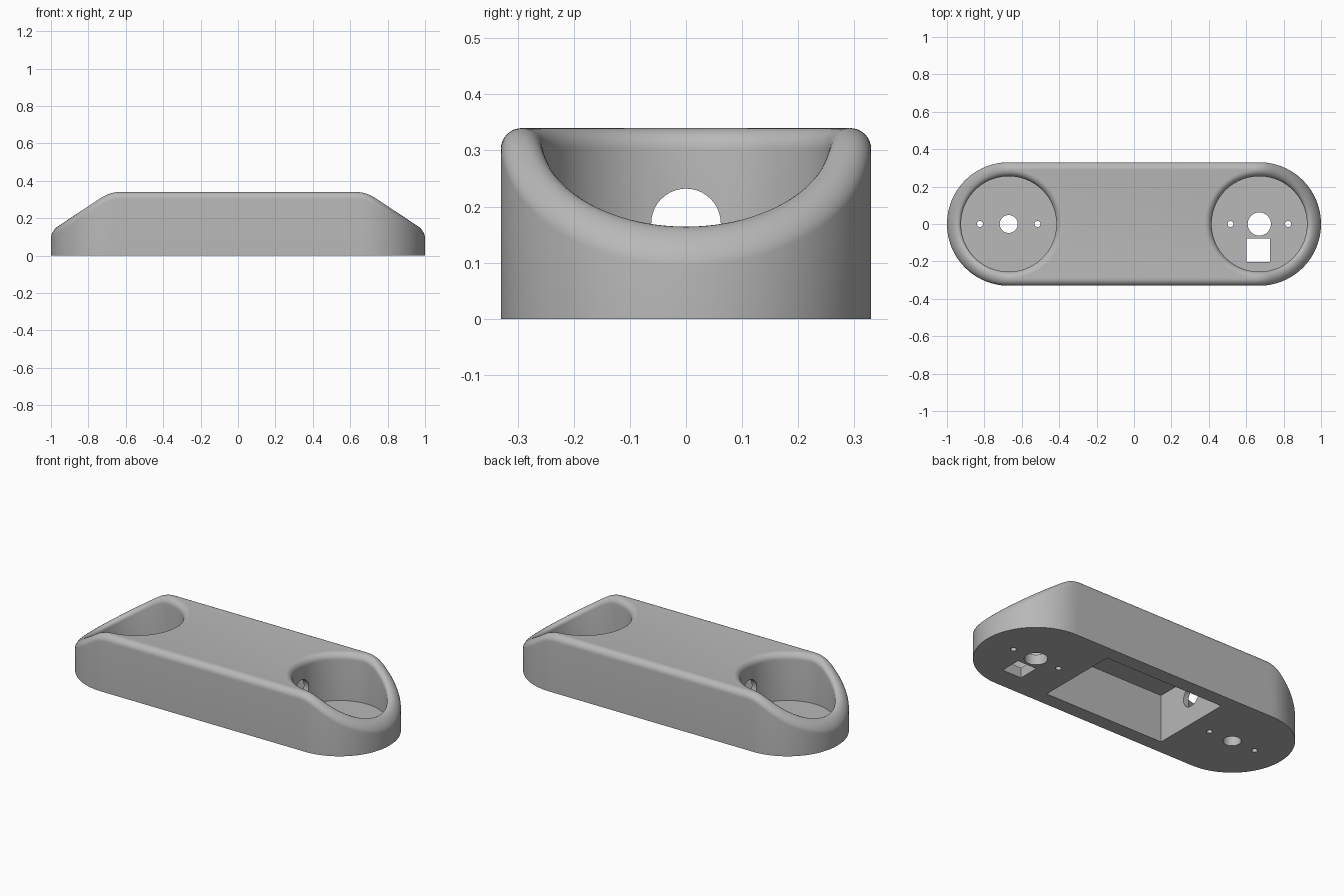
import bpy, bmesh, math
from mathutils import Matrix

if "Cube" in bpy.data.objects:
    bpy.data.objects.remove(bpy.data.objects["Cube"])

END, OUTER, WELL, TOP, FLOOR = 0.67, 0.33, 0.255, 0.34, 0.06
ROUND = (OUTER - WELL) / 2      # rim radius: a full round around each well
HALF, STEPS = 48, 8             # segments per half circle and per fillet

grey = bpy.data.materials.new("light_grey")
grey.use_nodes = True
colour = (0.48, 0.48, 0.48, 1)
grey.diffuse_color = colour
grey.node_tree.nodes["Principled BSDF"].inputs["Base Color"].default_value = colour


def top_z(x):
    """Flat top that eases into a sloping end."""
    t, w = abs(x) - 0.685, 0.05
    ramp = 0 if t < -w else t if t > w else (t + w) ** 2 / (4 * w)
    return TOP - 0.66 * ramp


def arc(side, radius, start, stop, n):
    angles = [start + (stop - start) * i / n for i in range(n + 1)]
    return [(side * END + radius * math.cos(a), radius * math.sin(a)) for a in angles]


def straight(y, direction):
    xs = [-0.65, -0.63, 0, 0.63, 0.65]
    return [(direction * x, y) for x in xs]


def stadium(r):
    q = math.pi / 2
    return (arc(1, r, -q, q, HALF) + straight(r, -1)
            + arc(-1, r, q, 3 * q, HALF) + straight(-r, 1))


def well(side, r):
    return arc(side, r, 0, 2 * math.pi, 2 * HALF)[:-1]


def loft(bm, loops):
    """Skin closed loops of matching length."""
    rows = [[bm.verts.new(p) for p in loop] for loop in loops]
    for a, b in zip(rows, rows[1:]):
        for i in range(len(a)):
            j = (i + 1) % len(a)
            bm.faces.new((a[i], a[j], b[j], b[i]))
    return rows


def wall_and_fillet(outline, base):
    """Vertical wall from the base height, rounded over at the top."""
    loops = [[(x, y, base) for x, y in outline(0)]]
    for i in range(STEPS + 1):
        t = math.pi / 2 * i / STEPS
        inset, drop = ROUND * (1 - math.cos(t)), ROUND * (1 - math.sin(t))
        loops.append([(x, y, top_z(x) - drop) for x, y in outline(inset)])
    return loops


# Body: rounded outer wall, two open wells, flat top and underside
bm = bmesh.new()
rows = loft(bm, wall_and_fillet(lambda d: stadium(OUTER - d), 0))
bm.faces.new(rows[0])
for side in (-1, 1):
    rows = loft(bm, wall_and_fillet(lambda d: well(side, WELL + d), FLOOR))
    bm.faces.new(rows[0])
r, q = WELL + ROUND, math.pi / 2
outline = (straight(-r, 1) + arc(1, r, 3 * q, q, HALF)
           + straight(r, -1) + arc(-1, r, q, -q, HALF))
bm.faces.new([bm.verts.new((x, y, top_z(x))) for x, y in outline])
bmesh.ops.remove_doubles(bm, verts=bm.verts, dist=1e-4)
bmesh.ops.recalc_face_normals(bm, faces=bm.faces)
mesh = bpy.data.meshes.new("body")
bm.to_mesh(mesh)
bm.free()
mesh.materials.append(grey)
body = bpy.data.objects.new("body", mesh)
bpy.context.collection.objects.link(body)
bpy.context.view_layer.objects.active = body
body.select_set(True)


def cut(build):
    """Subtract a temporary cutter from the body."""
    cb = bmesh.new()
    build(cb)
    cm = bpy.data.meshes.new("cutter")
    cb.to_mesh(cm)
    cb.free()
    cm.materials.append(grey)
    cutter = bpy.data.objects.new("cutter", cm)
    cutter.hide_render = True
    bpy.context.collection.objects.link(cutter)
    mod = body.modifiers.new("cut", "BOOLEAN")
    mod.operation, mod.solver, mod.object = "DIFFERENCE", "EXACT", cutter
    bpy.ops.object.modifier_apply(modifier=mod.name)
    bpy.data.objects.remove(cutter)


def cut_box(centre, size):
    m = Matrix.Translation(centre) @ Matrix.Diagonal((*size, 1))
    cut(lambda b: bmesh.ops.create_cube(b, size=1, matrix=m))


def cut_cylinder(centre, radius, depth, turn=0):
    m = Matrix.Translation(centre) @ Matrix.Rotation(turn, 4, "Y")
    cut(lambda b: bmesh.ops.create_cone(b, cap_ends=True, segments=40, radius1=radius,
                                        radius2=radius, depth=depth, matrix=m))


# Compartment open to the underside, and the cable passage joining the wells
cut_box((0, 0, 0.09), (0.78, 0.49, 0.38))
cut_cylinder((0, 0, 0.17), 0.062, 2 * END, math.pi / 2)

# Floor holes: one large and two screw holes per well, one square slot
for side, radius in ((-1, 0.048), (1, 0.062)):
    cut_cylinder((side * END, 0, 0.04), radius, 0.16)
    for offset in (-0.154, 0.154):
        cut_cylinder((side * END + offset, 0, 0.04), 0.016, 0.16)
cut_box((0.665, -0.14, 0.04), (0.125, 0.125, 0.16))

bpy.ops.object.shade_smooth_by_angle(angle=math.radians(30))
